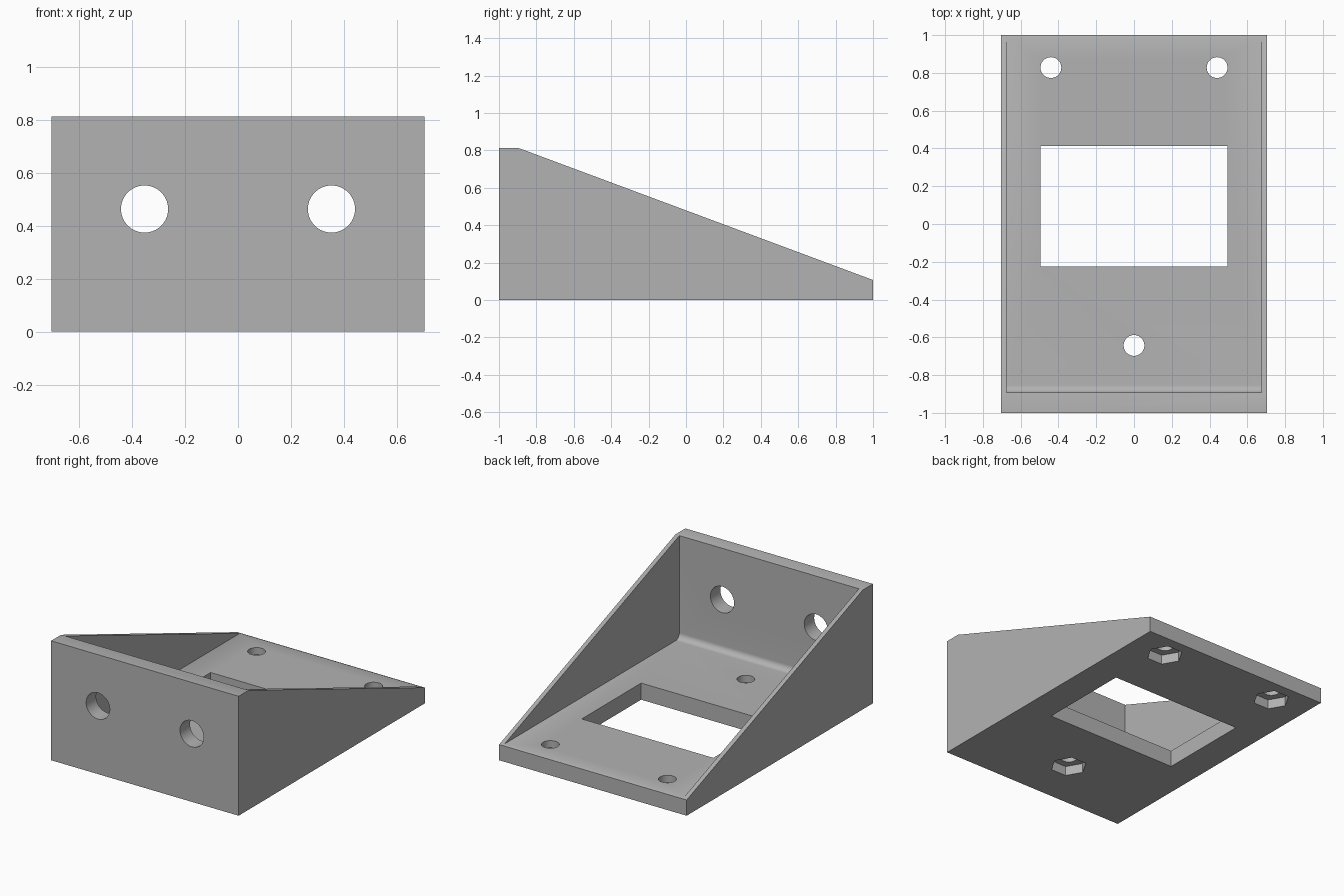
import bpy
import math
from mathutils import Matrix

cube = bpy.data.objects.get("Cube")
if cube:
    bpy.data.objects.remove(cube, do_unlink=True)

HALF_W, HALF_L = 0.705, 1.0
TOP_Z, BACK_Z, FLOOR_Z = 0.812, 0.107, 0.113
WALL, FRONT_Y, FILLET = 0.03, -0.893, 0.04

gray = bpy.data.materials.new("plain_gray")
gray.use_nodes = True
color = (0.45, 0.45, 0.45, 1)
gray.diffuse_color = color
gray.node_tree.nodes["Principled BSDF"].inputs["Base Color"].default_value = color


def prism(name, profile, depth, matrix):
    """Extrude a flat profile along its local z, centred, then place it."""
    n = len(profile)
    verts = [matrix @ Matrix.Translation((x, y, z)).translation
             for z in (-depth / 2, depth / 2) for x, y in profile]
    faces = [list(range(n))[::-1], list(range(n, 2 * n))]
    faces += [(i, (i + 1) % n, n + (i + 1) % n, n + i) for i in range(n)]
    mesh = bpy.data.meshes.new(name)
    mesh.from_pydata(verts, [], faces)
    mesh.materials.append(gray)
    obj = bpy.data.objects.new(name, mesh)
    bpy.context.collection.objects.link(obj)
    return obj


def circle(radius, sides):
    return [(radius * math.cos(2 * math.pi * i / sides),
             radius * math.sin(2 * math.pi * i / sides)) for i in range(sides)]


def at(x, y, z):
    return Matrix.Translation((x, y, z))


# Side profiles lie in the y-z plane and extrude along x
side = Matrix(((0, 0, 1, 0), (1, 0, 0, 0), (0, 1, 0, 0), (0, 0, 0, 1)))
along_y = Matrix.Rotation(math.pi / 2, 4, "X")

# Wedge body
bracket = prism("angle_bracket", [
    (-HALF_L, 0), (HALF_L, 0), (HALF_L, BACK_Z),
    (FRONT_Y, TOP_Z), (-HALF_L, TOP_Z)], 2 * HALF_W, side)

# Open cavity with a rounded inside corner
corner = [(FRONT_Y + FILLET - FILLET * math.cos(a),
           FLOOR_Z + FILLET - FILLET * math.sin(a))
          for a in (math.pi / 2 * i / 10 for i in range(11))]
cutters = [prism("cavity_cutter", corner + [(1.2, FLOOR_Z), (1.2, 1.2), (FRONT_Y, 1.2)],
                 2 * (HALF_W - WALL), side)]

# Floor window
x, y0, y1 = 0.495, -0.225, 0.413
cutters.append(prism("window_cutter", [(-x, y0), (x, y0), (x, y1), (-x, y1)], 0.6, at(0, 0, 0)))

# Large holes through the front wall
for x in (-0.353, 0.353):
    cutters.append(prism("front_hole_cutter", circle(0.089, 64), 0.4,
                         at(x, -0.95, 0.463) @ along_y))

# Floor screw holes with hexagonal nut pockets underneath
for x, y in ((-0.44, 0.828), (0.44, 0.828), (0, -0.643)):
    cutters.append(prism("screw_hole_cutter", circle(0.055, 48), 0.6, at(x, y, 0)))
    cutters.append(prism("nut_pocket_cutter", circle(0.115, 6), 0.13, at(x, y, 0)))

# Cut everything out of the body, then drop the cutters
bpy.context.view_layer.objects.active = bracket
bracket.select_set(True)
for cutter in cutters:
    cutter.hide_render = True
    cut = bracket.modifiers.new("cut", "BOOLEAN")
    cut.operation = "DIFFERENCE"
    cut.solver = "EXACT"
    cut.object = cutter
    bpy.ops.object.modifier_apply(modifier=cut.name)
    bpy.data.objects.remove(cutter, do_unlink=True)

bpy.ops.object.shade_smooth_by_angle(angle=math.radians(30))
